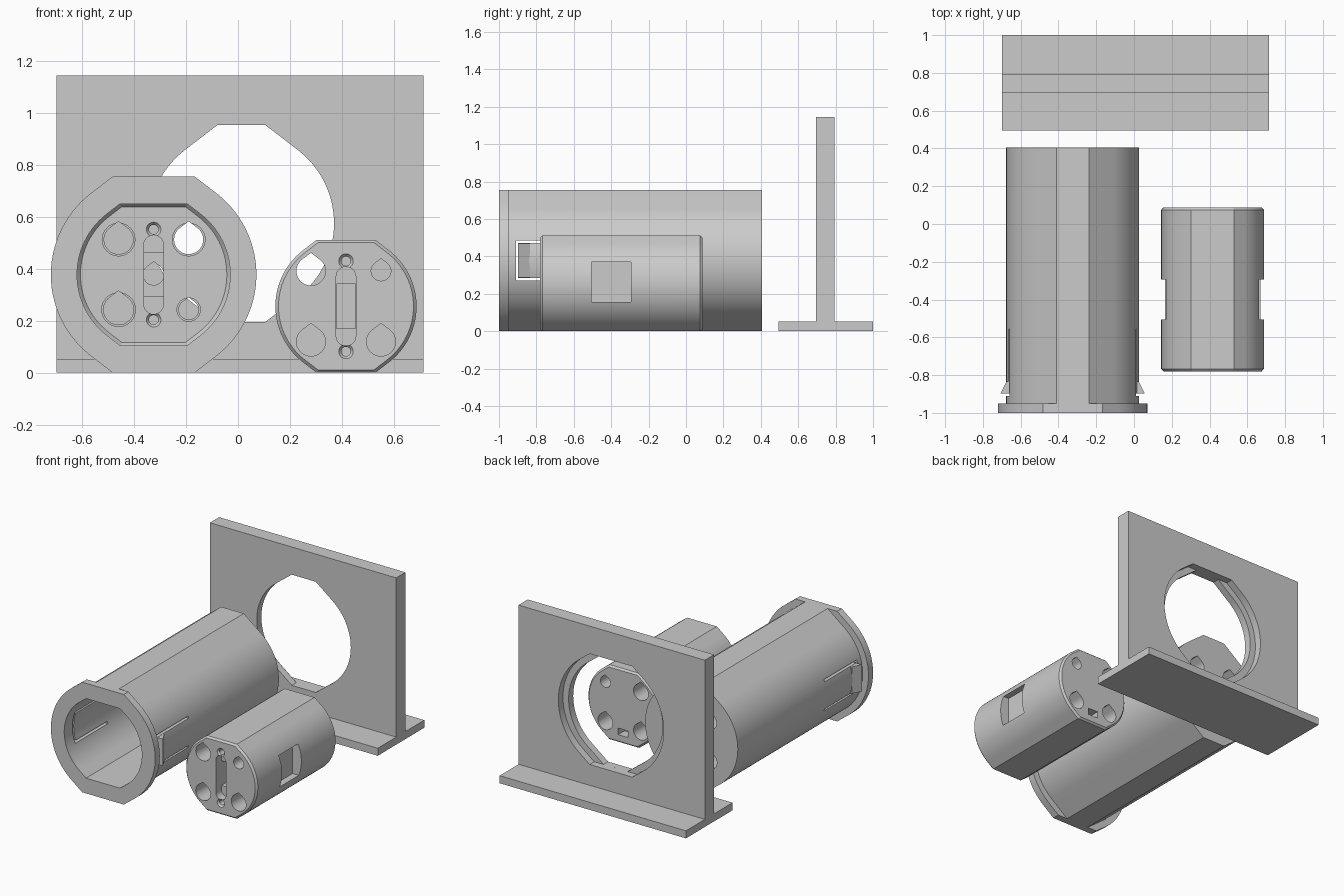
import bpy, bmesh, math

if "Cube" in bpy.data.objects:
    bpy.data.objects.remove(bpy.data.objects["Cube"])

grey = bpy.data.materials.new("light_grey")
grey.diffuse_color = (0.6, 0.6, 0.6, 1)
grey.use_nodes = True
grey.node_tree.nodes["Principled BSDF"].inputs["Base Color"].default_value = grey.diffuse_color
TILT = math.radians(52.5)   # where the round sides turn into straight shoulders


def loft(name, sections, axis="y"):
    """Skin closed outlines [(points, position)] along y (points are x,z) or z (points are x,y)."""
    bm = bmesh.new()
    rings = []
    for pts, t in sections:
        rings.append([bm.verts.new((a, t, b) if axis == "y" else (a, b, t)) for a, b in pts])
    n = len(rings[0])
    for r0, r1 in zip(rings, rings[1:]):
        for i in range(n):
            bm.faces.new((r0[i], r0[(i + 1) % n], r1[(i + 1) % n], r1[i]))
    bm.faces.new(rings[0])
    bm.faces.new(rings[-1])
    bmesh.ops.recalc_face_normals(bm, faces=bm.faces)
    me = bpy.data.meshes.new(name)
    bm.to_mesh(me)
    bm.free()
    me.materials.append(grey)
    ob = bpy.data.objects.new(name, me)
    bpy.context.collection.objects.link(ob)
    return ob


def prism(name, pts, a, b, axis="y"):
    return loft(name, [(pts, a), (pts, b)], axis)


def rect(x0, x1, z0, z1):
    return [(x0, z0), (x1, z0), (x1, z1), (x0, z1)]


def barrel(cx, cz, r, h, n=28):
    """Round sides, straight tangent shoulders, flat top and bottom at +-h."""
    w = (r - h * math.sin(TILT)) / math.cos(TILT)
    arc = [-TILT + 2 * TILT * i / n for i in range(n + 1)]
    half = [(w, -h)] + [(r * math.cos(a), r * math.sin(a)) for a in arc] + [(w, h)]
    return [(cx + x, cz + z) for x, z in half + [(-x, -z) for x, z in half]]


def circle(cx, cz, r, n=32):
    return [(cx + r * math.cos(2 * math.pi * i / n), cz + r * math.sin(2 * math.pi * i / n))
            for i in range(n)]


def teardrop(cx, cz, r, k=1.25, n=30):
    s = math.acos(1 / k)
    a0, span = math.pi / 2 + s, 2 * math.pi - 2 * s
    return [(cx, cz + k * r)] + [(cx + r * math.cos(a0 + span * i / n), cz + r * math.sin(a0 + span * i / n))
                                 for i in range(n + 1)]


def stadium(cx, cz, r, h, n=12):
    top = [(r * math.cos(math.pi * i / n), h - r + r * math.sin(math.pi * i / n)) for i in range(n + 1)]
    return [(cx + x, cz + z) for x, z in top + [(-x, -z) for x, z in top]]


def cut(ob, *cutters):
    bpy.context.view_layer.objects.active = ob
    for c in cutters:
        m = ob.modifiers.new("cut", "BOOLEAN")
        m.operation, m.solver, m.object = "DIFFERENCE", "EXACT", c
        bpy.ops.object.modifier_apply(modifier=m.name)
        bpy.data.objects.remove(c)


def socket_face(ob, cx, cz, y):
    """Central slot and two countersunk pin holes, cut into a face at depth y."""
    cut(ob, prism("c", stadium(cx, cz, 0.038, 0.152), y - 0.02, y + 0.06),
        prism("c", rect(cx - 0.0375, cx + 0.0375, cz - 0.085, cz + 0.085), y - 0.015, y + 0.14))
    for s in (-1, 1):
        z = cz + s * 0.174
        cut(ob, loft("c", [(circle(cx, z, 0.028), y - 0.02), (circle(cx, z, 0.028), y),
                           (circle(cx, z, 0.018), y + 0.012), (circle(cx, z, 0.018), y + 0.09)]))


# Stand: upright plate with a stepped hole, on a foot
upright = prism("stand_plate", rect(-0.7, 0.715, 0.03, 1.145), 0.695, 0.795)
cut(upright, prism("c", barrel(0.013, 0.575, 0.357, 0.38), 0.6, 0.9),
    prism("c", barrel(0.013, 0.575, 0.4, 0.3801), 0.745, 0.9))
foot = prism("stand_foot", rect(-0.7, 0.715, 0, 0.052), 0.495, 1.0)

# Housing: flanged tube with a blind bore
TX, TZ, END = -0.325, 0.378, -0.13
housing = loft("housing", [(barrel(TX, TZ, 0.396, 0.378), -1), (barrel(TX, TZ, 0.396, 0.378), -0.95),
                           (barrel(TX, TZ, 0.352, 0.378), -0.95), (barrel(TX, TZ, 0.352, 0.378), 0.405)])
cut(housing, loft("c", [(barrel(TX, TZ, 0.295, 0.273), -1.1), (barrel(TX, TZ, 0.295, 0.273), END - 0.015),
                        (barrel(TX, TZ, 0.282, 0.261), END)]))
for dx, dz, r in ((-1, 1, 0.056), (1, 1, 0.056), (-1, -1, 0.058), (1, -1, 0.038)):
    x, z = TX + dx * 0.135, TZ + dz * 0.135
    cut(housing, prism("c", teardrop(x, z, r), END - 0.02, 0.5),
        prism("c", circle(x, z, r + 0.007), END - 0.025, END + 0.015))
socket_face(housing, TX, TZ, END)
cut(housing, prism("c", teardrop(TX, TZ, 0.04), END + 0.1, 0.5))

# Snap fingers: slits in both sides of the housing and a wedge catch on each tip
for s, side in ((-1, "left"), (1, "right")):
    xa, xb = sorted((TX + s * 0.22, TX + s * 0.45))
    for z0, z1, y0, y1 in ((0.093, 0.108, -0.91, -0.555), (-0.108, -0.093, -0.91, -0.555),
                           (-0.1, 0.1, -0.91, -0.897)):
        cut(housing, prism("c", rect(xa, xb, TZ + z0, TZ + z1), y0, y1))
    wedge = [(TX + s * 0.325, -0.897), (TX + s * 0.382, -0.897), (TX + s * 0.35, -0.835), (TX + s * 0.325, -0.835)]
    prism(side + "_catch", wedge, TZ - 0.092, TZ + 0.092, "z")

# Cartridge: chamfered plug with four channels, side windows and a key pocket
CX, CZ = 0.416, 0.256
big, small = barrel(CX, CZ, 0.272, 0.256), barrel(CX, CZ, 0.26, 0.245)
cartridge = loft("cartridge", [(small, -0.78), (big, -0.767), (big, 0.075), (small, 0.088)])
for dx, dz, r in ((-1, 1, 0.056), (1, 1, 0.038), (-1, -1, 0.056), (1, -1, 0.056)):
    cut(cartridge, prism("c", teardrop(CX + dx * 0.135, CZ + dz * 0.136, r), -0.9, 0.2))
socket_face(cartridge, CX, CZ, -0.78)
for s in (-1, 1):
    xa, xb = sorted((CX + s * 0.205, CX + s * 0.35))
    cut(cartridge, prism("c", rect(xa, xb, 0.155, 0.37), -0.505, -0.295))
cut(cartridge, prism("c", rect(CX - 0.038, CX + 0.038, 0.055, 0.1), 0.02, 0.2))

# Smooth the round sides, keep edges sharp
for ob in bpy.context.scene.objects:
    bpy.ops.object.select_all(action="DESELECT")
    ob.select_set(True)
    bpy.context.view_layer.objects.active = ob
    bpy.ops.object.shade_smooth_by_angle(angle=math.radians(25))
